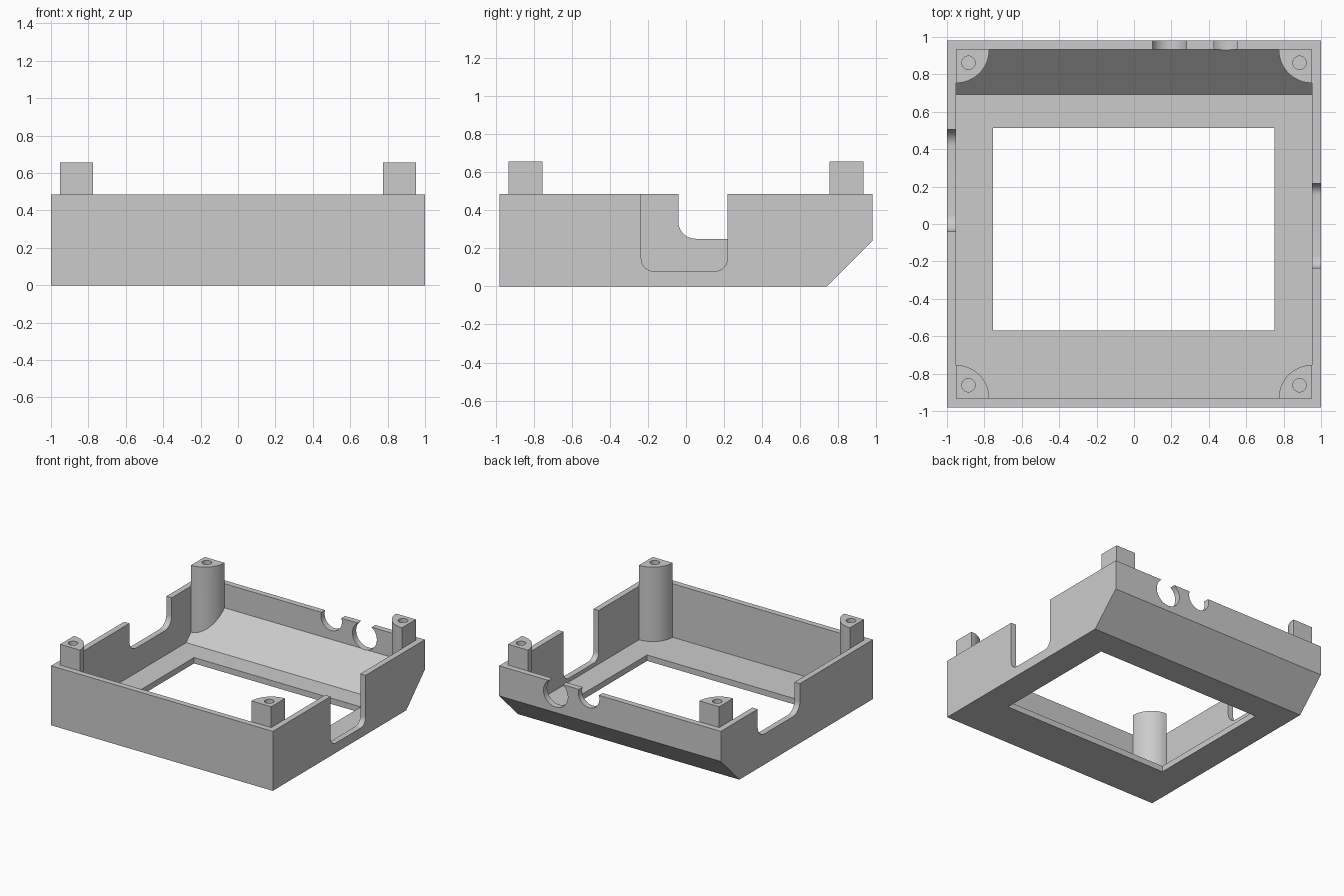
import bpy, bmesh
from math import sin, cos, pi
from mathutils import Vector

if "Cube" in bpy.data.objects:
    bpy.data.objects.remove(bpy.data.objects["Cube"])

grey = bpy.data.materials.new("light grey")
grey.use_nodes = True
grey.diffuse_color = (0.6, 0.6, 0.6, 1)
grey.node_tree.nodes["Principled BSDF"].inputs["Base Color"].default_value = (0.6, 0.6, 0.6, 1)

HX, HY, TOP, WALL, POST_TOP = 1.0, 0.98, 0.485, 0.048, 0.655
SLOPE = 0.24    # size of the sloped rear bottom edge


def arc(cx, cy, r, a0, a1, n=16):
    return [(cx + r * cos(a0 + (a1 - a0) * i / n), cy + r * sin(a0 + (a1 - a0) * i / n))
            for i in range(n + 1)]


def prism(name, points, axis, start, end):
    """Extrude a 2D outline along an axis; the outline uses the other two axes in order."""
    bm = bmesh.new()
    ends = []
    for level in (start, end):
        ring = []
        for p in points:
            co = list(p)
            co.insert("xyz".index(axis), level)
            ring.append(bm.verts.new(Vector(co)))
        bm.faces.new(ring)
        ends.append(ring)
    n = len(points)
    for i in range(n):
        j = (i + 1) % n
        bm.faces.new((ends[0][i], ends[0][j], ends[1][j], ends[1][i]))
    bmesh.ops.recalc_face_normals(bm, faces=bm.faces)
    mesh = bpy.data.meshes.new(name)
    bm.to_mesh(mesh)
    bm.free()
    mesh.materials.append(grey)
    ob = bpy.data.objects.new(name, mesh)
    bpy.context.collection.objects.link(ob)
    return ob


def select(ob):
    bpy.ops.object.select_all(action="DESELECT")
    ob.select_set(True)
    bpy.context.view_layer.objects.active = ob


def cut(target, cutter):
    cutter.hide_render = True
    mod = target.modifiers.new("cut", "BOOLEAN")
    mod.operation, mod.solver, mod.object = "DIFFERENCE", "EXACT", cutter
    select(target)
    bpy.ops.object.modifier_apply(modifier=mod.name)
    bpy.data.objects.remove(cutter)


def smooth(ob):
    select(ob)
    bpy.ops.object.shade_smooth_by_angle(angle=0.5)


def notch(y0, y1, z, r):
    """U-shaped outline, open upwards, with rounded lower corners."""
    return ([(y1, TOP + 0.1), (y0, TOP + 0.1)]
            + arc(y0 + r, z + r, r, pi, 1.5 * pi, 10)
            + arc(y1 - r, z + r, r, 1.5 * pi, 2 * pi, 10))


# Tray with sloped rear bottom edge
case = prism("case_shell", [(-HY, 0), (HY - SLOPE, 0), (HY, SLOPE), (HY, TOP), (-HY, TOP)],
             "x", -HX, HX)
iy = HY - WALL
cut(case, prism("cavity", [(-iy, WALL), (iy - SLOPE, WALL), (iy, SLOPE + WALL),
                           (iy, TOP + 0.2), (-iy, TOP + 0.2)], "x", WALL - HX, HX - WALL))

# Floor window
cut(case, prism("window", [(-0.755, -0.57), (0.75, -0.57), (0.75, 0.512), (-0.755, 0.512)],
                "z", -0.1, 0.2))

# Side wall notches
cut(case, prism("deep_notch", notch(-0.235, 0.217, 0.08, 0.065), "x", 0.9, 1.1))
cut(case, prism("shallow_notch", notch(-0.04, 0.505, 0.25, 0.09), "x", -1.1, -0.9))

# Round cable openings in the rear wall
for x, z, r in ((0.19, 0.455, 0.095), (0.49, 0.395, 0.11)):
    cut(case, prism("cable_hole", arc(x, z, r, 0, 2 * pi, 40)[:-1], "y", 0.85, 1.1))
smooth(case)

# Quarter-round corner posts with screw holes
for sy, row in ((-1, "front"), (1, "rear")):
    for sx, side in ((-1, "right"), (1, "left")):
        cx, cy = HX - WALL, HY - WALL
        outline = [(cx, cy)] + arc(cx, cy, 0.178, pi, 1.5 * pi)
        post = prism(row + "_" + side + "_post", [(sx * x, sy * y) for x, y in outline],
                     "z", 0.02, POST_TOP)
        for v in post.data.vertices:      # rear posts end within the slope
            if v.co.z < 0.1 and sy > 0:
                v.co.z = v.co.y - (HY - SLOPE) + 0.04
        hole = arc(sx * 0.885, sy * 0.862, 0.036, 0, 2 * pi, 24)[:-1]
        cut(post, prism("screw_hole", hole, "z", 0.35, POST_TOP + 0.1))
        smooth(post)
